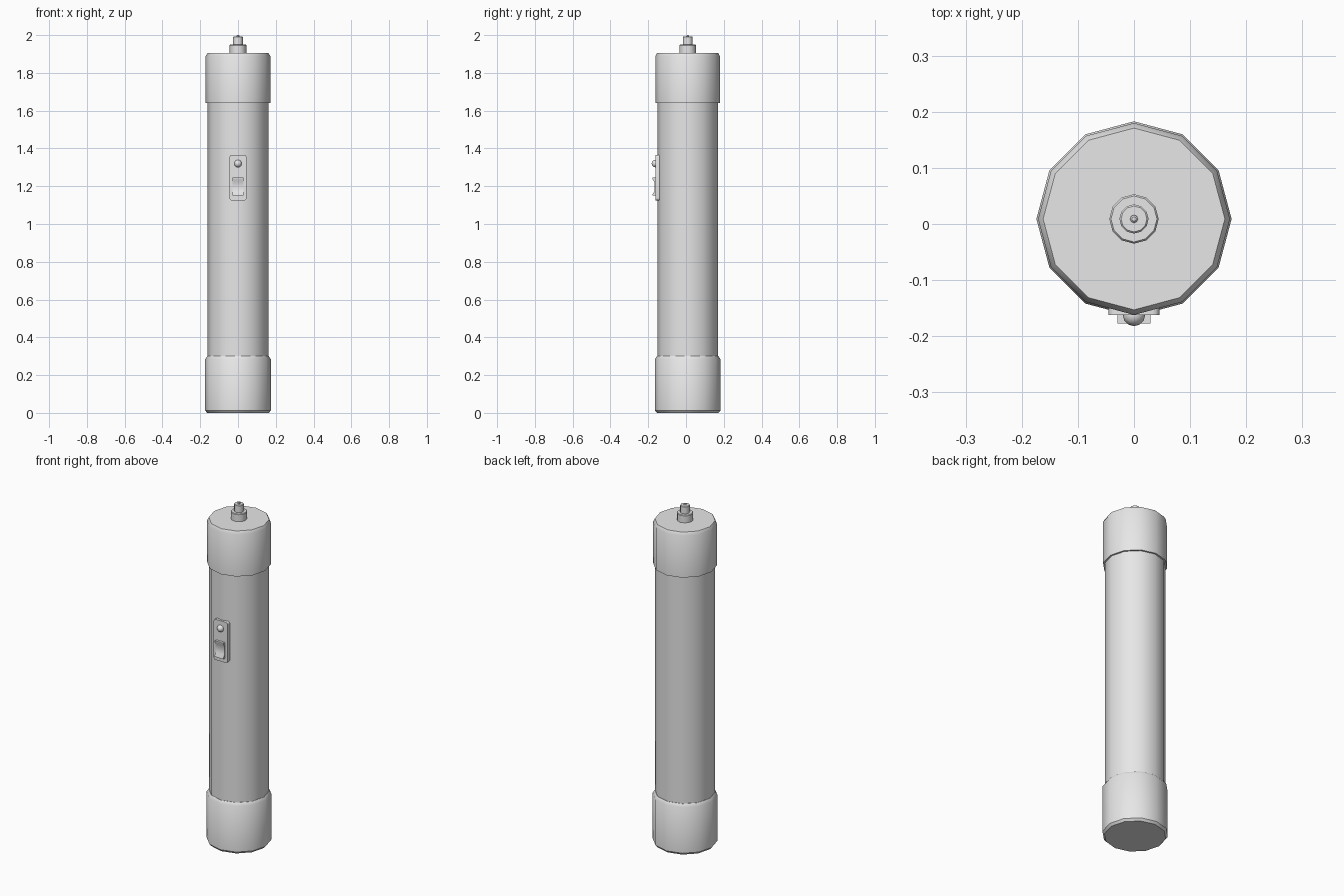
import bpy, bmesh, math
from mathutils import Matrix

cube = bpy.data.objects.get("Cube")
if cube:
    bpy.data.objects.remove(cube, do_unlink=True)

AXIS_Y = 0.009  # long axis of the torch

grey = bpy.data.materials.new("light_grey")
grey.use_nodes = True
colour = (0.8, 0.8, 0.8, 1)
grey.diffuse_color = colour
grey.node_tree.nodes["Principled BSDF"].inputs["Base Color"].default_value = colour


def finish(bm, name, angle=35):
    bmesh.ops.recalc_face_normals(bm, faces=bm.faces)
    mesh = bpy.data.meshes.new(name)
    bm.to_mesh(mesh)
    bm.free()
    mesh.materials.append(grey)
    obj = bpy.data.objects.new(name, mesh)
    bpy.context.collection.objects.link(obj)
    bpy.ops.object.select_all(action="DESELECT")
    obj.select_set(True)
    bpy.context.view_layer.objects.active = obj
    bpy.ops.object.shade_smooth_by_angle(angle=math.radians(angle))
    return obj


def lathe(name, profile, sides=12):
    """Closed turned solid from (radius, z) pairs, bottom to top."""
    bm = bmesh.new()
    rings = []
    for r, z in profile:
        turns = [2 * math.pi * i / sides for i in range(sides)]
        rings.append([bm.verts.new((r * math.cos(a), AXIS_Y + r * math.sin(a), z)) for a in turns])
    for low, high in zip(rings, rings[1:]):
        for i in range(sides):
            j = (i + 1) % sides
            bm.faces.new((low[i], low[j], high[j], high[i]))
    bm.faces.new(rings[0])
    bm.faces.new(rings[-1])
    return finish(bm, name)


def extrude_x(name, profile, half_width):
    """Side profile of (y, z) pairs extended evenly across x."""
    bm = bmesh.new()
    face = bm.faces.new([bm.verts.new((-half_width, y, z)) for y, z in profile])
    out = bmesh.ops.extrude_face_region(bm, geom=[face])
    verts = [v for v in out["geom"] if isinstance(v, bmesh.types.BMVert)]
    bmesh.ops.translate(bm, verts=verts, vec=(2 * half_width, 0, 0))
    return finish(bm, name)


# Barrel and end caps
lathe("barrel", [(0.161, 0.25), (0.161, 1.68)])
lathe("tail_cap", [(0.163, 0), (0.174, 0.013), (0.174, 0.284), (0.163, 0.3)])
lathe("head_cap", [(0.171, 1.64), (0.171, 1.888), (0.162, 1.905)])

# Stepped bulb on the head
lathe("bulb_collar", [(0.044, 1.9), (0.044, 1.946), (0.041, 1.95)])
lathe("bulb_stem", [(0.026, 1.94), (0.026, 1.99), (0.023, 1.993)])
lathe("bulb_tip", [(0.007, 1.985), (0.007, 1.997), (0.004, 2.0)], 8)

# Switch plate with rounded corners
bm = bmesh.new()
bmesh.ops.create_cube(bm, size=1)
bmesh.ops.scale(bm, vec=(0.09, 0.025, 0.24), verts=bm.verts)
corners = [e for e in bm.edges if abs(e.verts[0].co.y - e.verts[1].co.y) > 0.01]
bmesh.ops.bevel(bm, geom=corners, offset=0.012, segments=3, profile=0.5, affect="EDGES")
bmesh.ops.translate(bm, vec=(0, -0.15, 1.245), verts=bm.verts)
finish(bm, "switch_plate")

# Sliding switch: scooped thumb piece on a low base
base_y, lip_y, scoop_y = -0.155, -0.177, -0.168
extrude_x("switch_slider", [(base_y, 1.15), (lip_y, 1.15), (lip_y, 1.158), (scoop_y, 1.172),
                            (scoop_y, 1.223), (lip_y, 1.237), (lip_y, 1.245), (base_y, 1.245)], 0.029)

# Round signal button
bm = bmesh.new()
bmesh.ops.create_uvsphere(bm, u_segments=12, v_segments=8, radius=0.02,
                          matrix=Matrix.Translation((0, -0.162, 1.32)))
finish(bm, "signal_button", 60)
